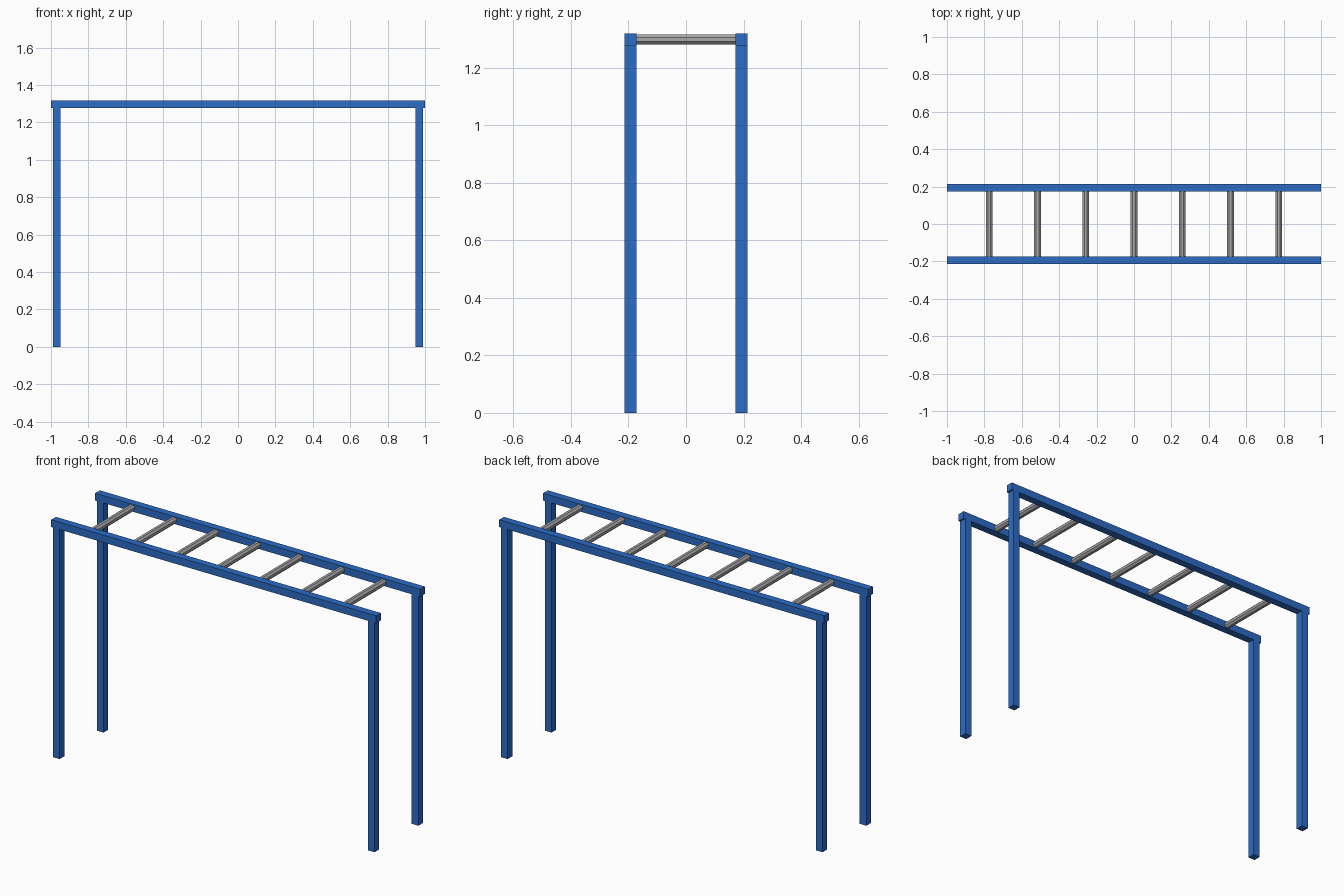
import bpy
import math

if "Cube" in bpy.data.objects:
    bpy.data.objects.remove(bpy.data.objects["Cube"])


def make_material(name, rgb):
    mat = bpy.data.materials.new(name)
    mat.diffuse_color = (*rgb, 1.0)
    mat.use_nodes = True
    mat.node_tree.nodes["Principled BSDF"].inputs["Base Color"].default_value = mat.diffuse_color
    return mat


blue = make_material("blue paint", (0.025, 0.15, 0.56))
steel = make_material("grey steel", (0.40, 0.40, 0.41))

HEIGHT = 1.318    # top of the beams
BAR = 0.041       # thickness of the square bars
SIDE_Y = 0.193    # beam centre line
LEG_X = 0.969     # leg centre line
BEAM_Z = HEIGHT - BAR / 2


def box(name, centre, size, mat):
    bpy.ops.mesh.primitive_cube_add(size=1, location=centre)
    obj = bpy.context.object
    obj.name = name
    obj.scale = size
    bpy.ops.object.transform_apply(location=False, rotation=False, scale=True)
    obj.data.materials.append(mat)
    return obj


# Two long beams, each standing on two square legs
for y, side in ((-SIDE_Y, "front"), (SIDE_Y, "back")):
    box(f"{side}_beam", (0, y, BEAM_Z), (2.0, BAR, BAR), blue)
    leg_height = HEIGHT - BAR
    for x, end in ((-LEG_X, "left"), (LEG_X, "right")):
        box(f"{side}_{end}_leg", (x, y, leg_height / 2),
            (BAR, BAR, leg_height), blue)

# Seven octagonal rungs with a flat side up
RUNG_COUNT = 7
RUNG_STEP = 0.258
RUNG_APOTHEM = 0.0175
for i in range(RUNG_COUNT):
    x = (i - (RUNG_COUNT - 1) / 2) * RUNG_STEP
    bpy.ops.mesh.primitive_cylinder_add(
        vertices=8, radius=RUNG_APOTHEM / math.cos(math.pi / 8),
        depth=2 * SIDE_Y - BAR, location=(x, 0, BEAM_Z))
    rung = bpy.context.object
    rung.name = f"rung_{i + 1}"
    # Turn the flats up first, then lay the rung along y
    rung.rotation_euler = (math.pi / 2, 0, 0)
    bpy.ops.object.transform_apply(location=False, rotation=True, scale=False)
    top = max(v.co.z for v in rung.data.vertices)
    if top > RUNG_APOTHEM + 1e-4:
        rung.rotation_euler = (0, math.pi / 8, 0)
        bpy.ops.object.transform_apply(location=False, rotation=True, scale=False)
    rung.data.materials.append(steel)
